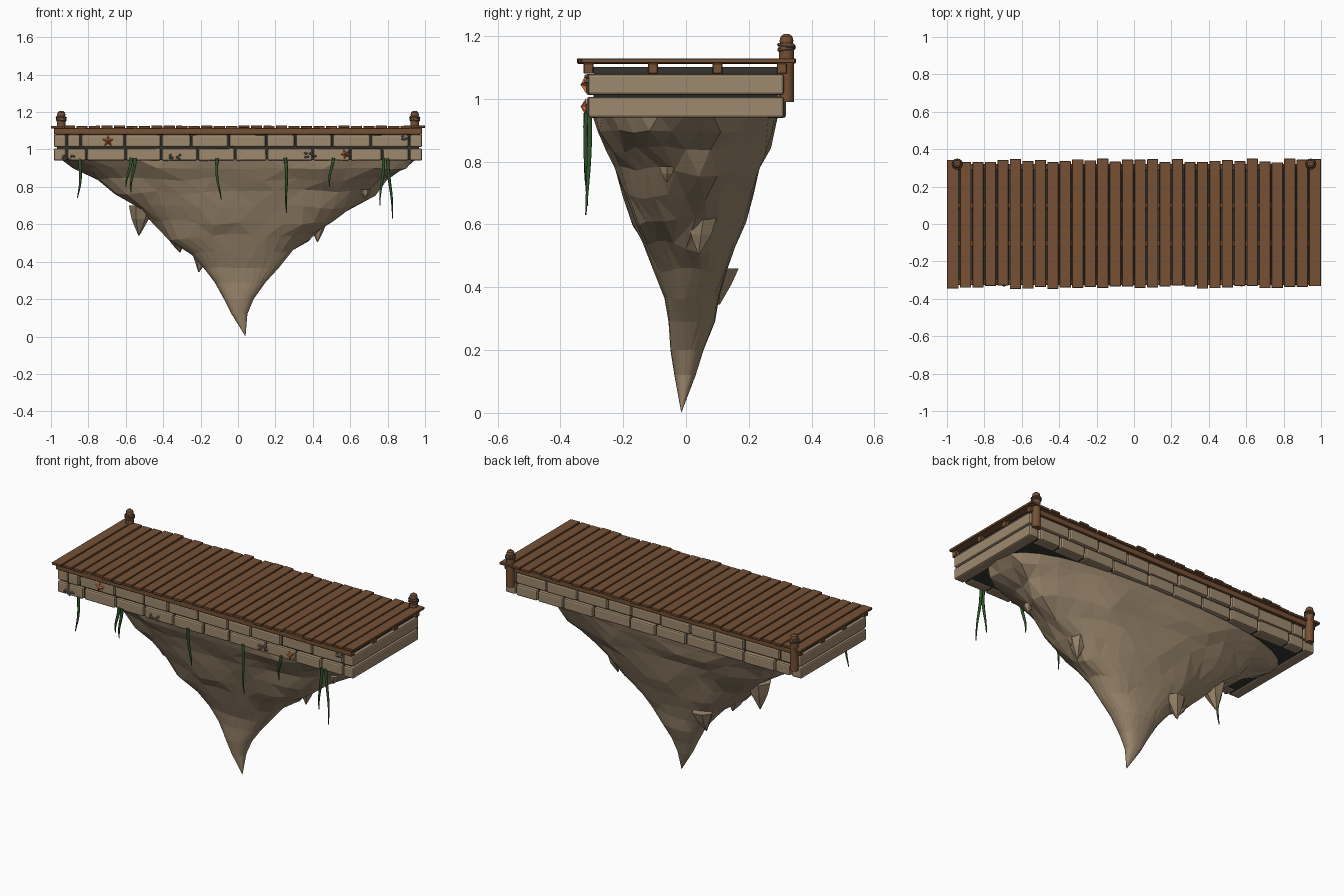
import bpy, bmesh, math, random
from mathutils import Vector, Matrix, noise

if "Cube" in bpy.data.objects:
    bpy.data.objects.remove(bpy.data.objects["Cube"])

random.seed(7)


def mat(name, r, g, b):
    m = bpy.data.materials.new(name)
    m.diffuse_color = (r, g, b, 1)
    m.use_nodes = True
    m.node_tree.nodes["Principled BSDF"].inputs["Base Color"].default_value = m.diffuse_color
    return m


STONE = mat("stone", 0.34, 0.25, 0.155)
ROCK = mat("rock", 0.33, 0.245, 0.155)
WOOD = mat("wood", 0.18, 0.082, 0.036)
ROPE = mat("rope", 0.13, 0.075, 0.04)
VINE = mat("vine", 0.03, 0.09, 0.025)
STAR = mat("coral", 0.65, 0.17, 0.06)
DARK = mat("mortar", 0.035, 0.035, 0.03)
GREY = mat("barnacle", 0.2, 0.18, 0.14)


def finish(name, bm, material):
    bmesh.ops.recalc_face_normals(bm, faces=bm.faces)
    me = bpy.data.meshes.new(name)
    bm.to_mesh(me)
    bm.free()
    ob = bpy.data.objects.new(name, me)
    bpy.context.collection.objects.link(ob)
    me.materials.append(material)
    return ob


def add_box(bm, x0, x1, y0, y1, z0, z1, rot=0):
    m = (Matrix.Translation(((x0 + x1) / 2, (y0 + y1) / 2, (z0 + z1) / 2))
         @ Matrix.Rotation(rot, 4, 'Y') @ Matrix.Diagonal((x1 - x0, y1 - y0, z1 - z0, 1)))
    bmesh.ops.create_cube(bm, size=1, matrix=m)


def bevel(ob, width, segments=1):
    b = ob.modifiers.new("edge", 'BEVEL')
    b.width, b.segments = width, segments


def loft(bm, rings):
    rows = [[bm.verts.new(p) for p in r] for r in rings]
    n = len(rows[0])
    for a, b in zip(rows, rows[1:]):
        for i in range(n):
            bm.faces.new((a[i], a[(i + 1) % n], b[(i + 1) % n], b[i]))
    bm.faces.new(rows[0])
    bm.faces.new(rows[-1])
    return rows


# plank deck
bm = bmesh.new()
N = 30
for i in range(N):
    x0 = -1 + i * 2 / N
    dz = random.uniform(-0.002, 0.002)
    add_box(bm, x0 + (0.003 if i else 0), x0 + 2 / N - (0.004 if i < N - 1 else 0),
            random.uniform(-0.348, -0.328), random.uniform(0.33, 0.35),
            1.113 + dz, 1.127 + dz, random.uniform(-0.02, 0.02))
bevel(finish("deck_planks", bm, WOOD), 0.002)

# joists under the deck
bm = bmesh.new()
for y in (-0.31, -0.105, 0.1, 0.305):
    add_box(bm, -0.985, 0.985, y - 0.016, y + 0.016, 1.08, 1.114)
bevel(finish("deck_joists", bm, WOOD), 0.003)

# dark mortar core
bm = bmesh.new()
add_box(bm, -0.965, 0.965, -0.295, 0.295, 0.943, 1.102)
finish("mortar_core", bm, DARK)

# two stone courses: long end stones plus block runs front and back
top = [-0.915, -0.84, -0.605, -0.41, -0.25, -0.05, 0.15, 0.305, 0.505, 0.71, 0.915]
low = [-0.915, -0.81, -0.6, -0.41, -0.215, -0.015, 0.155, 0.4, 0.6, 0.77, 0.915]
bm = bmesh.new()
for joints, z0, z1 in ((low, 0.94, 1.006), (top, 1.013, 1.079)):
    for s in (-1, 1):
        add_box(bm, *sorted((s * 0.92, s * 0.985)), -0.312, 0.312, z0, z1)
        for a, b in zip(joints, joints[1:]):
            out = 0.314 + random.uniform(-0.004, 0.006)
            add_box(bm, a + 0.004, b - 0.004, *sorted((s * 0.25, s * out)),
                    z0, z1, random.uniform(-0.008, 0.008))
bevel(finish("stone_blocks", bm, STONE), 0.009, 2)

# hanging rock: z, left, right, front, back
PROFILE = [(0.95, -0.95, 0.955, -0.3, 0.295), (0.9, -0.87, 0.9, -0.285, 0.28),
           (0.84, -0.75, 0.80, -0.255, 0.265), (0.77, -0.65, 0.71, -0.225, 0.24),
           (0.69, -0.55, 0.59, -0.2, 0.21), (0.61, -0.45, 0.5, -0.17, 0.185),
           (0.53, -0.36, 0.40, -0.14, 0.16), (0.45, -0.25, 0.3, -0.1, 0.13),
           (0.37, -0.18, 0.215, -0.065, 0.105), (0.29, -0.125, 0.145, -0.054, 0.09),
           (0.2, -0.075, 0.085, -0.05, 0.055), (0.12, -0.035, 0.052, -0.037, 0.032)]
SEG = 30
rings = []
for k, (z, xl, xr, yf, yb) in enumerate(PROFILE):
    ring = []
    for i in range(SEG):
        a = 2 * math.pi * (i + 0.5 * (k % 2)) / SEG
        c, s = math.cos(a), math.sin(a)
        x = math.copysign(abs(c) ** 0.8, c) * (xr if c > 0 else -xl)
        y = math.copysign(abs(s) ** 0.8, s) * (yb if s > 0 else -yf)
        n = noise.noise_vector(Vector((x * 5, y * 7, z * 7)))
        f = 0 if k == 0 else 1
        w = 1 + 0.09 * f * n.x
        ring.append((x * w, y * w, z + 0.035 * f * n.z * min(1, k / 2) * (k < 9)))
    rings.append(ring)
bm = bmesh.new()
rows = loft(bm, rings)
tip = bm.verts.new((0.04, -0.015, 0.0))
bmesh.ops.delete(bm, geom=[f for f in bm.faces if len(f.verts) == SEG and f.verts[0] in rows[-1]],
                 context='FACES_ONLY')
for i in range(SEG):
    bm.faces.new((rows[-1][i], rows[-1][(i + 1) % SEG], tip))
bmesh.ops.triangulate(bm, faces=[f for f in bm.faces if len(f.verts) == 4])
finish("hanging_rock", bm, ROCK)

# small stalactites on the rock flanks: top centre, radius, tip
bm = bmesh.new()
for c, r, t in (((-0.51, 0.03, 0.70), 0.07, (-0.53, 0.05, 0.54)),
                ((-0.19, 0.115, 0.46), 0.058, (-0.21, 0.105, 0.345)),
                ((0.43, 0.055, 0.62), 0.052, (0.425, 0.04, 0.505)),
                ((0.68, -0.06, 0.785), 0.03, (0.68, -0.06, 0.735)),
                ((-0.33, -0.02, 0.53), 0.05, (-0.31, 0.0, 0.45))):
    c, t = Vector(c), Vector(t)
    rings = []
    for f, w in ((0, 1), (0.45, 0.68), (1, 0.05)):
        p = c.lerp(t, f)
        rings.append([p + Vector((math.cos(i * math.pi / 3), math.sin(i * math.pi / 3), 0))
                      * r * w * random.uniform(0.85, 1.1) for i in range(6)])
    loft(bm, rings)
finish("stalactites", bm, ROCK)

# mooring posts at the back corners, with rope coils
POST = [(0.99, 0.024), (1.15, 0.024), (1.172, 0.026), (1.178, 0.021), (1.186, 0.022),
        (1.198, 0.019), (1.206, 0.009)]
for s, side in ((-1, "left"), (1, "right")):
    cx, cy = s * 0.945, 0.32
    bm = bmesh.new()
    loft(bm, [[(cx + r * math.cos(i * math.pi / 6), cy + r * math.sin(i * math.pi / 6), z)
               for i in range(12)] for z, r in POST])
    ob = finish(side + "_post", bm, WOOD)
    bpy.ops.object.select_all(action='DESELECT')
    bpy.context.view_layer.objects.active = ob
    ob.select_set(True)
    bpy.ops.object.shade_smooth_by_angle(angle=math.radians(35))
    for j, z in enumerate((1.159, 1.17)):
        bpy.ops.mesh.primitive_torus_add(location=(cx, cy, z), major_radius=0.024, minor_radius=0.006,
                                         major_segments=16, minor_segments=6,
                                         rotation=(0.12 * (-1) ** j, 0.05, 0))
        bpy.context.object.name = side + "_rope_coil"
        bpy.context.object.data.materials.append(ROPE)

# vines hanging from the front edge: x, bottom z, sideways drift
cu = bpy.data.curves.new("vines", 'CURVE')
cu.dimensions = '3D'
cu.bevel_depth, cu.bevel_resolution, cu.resolution_u = 0.009, 1, 3
for x, zb, d in ((-0.84, 0.74, -0.015), (-0.555, 0.77, -0.015), (-0.575, 0.80, -0.02),
                 (-0.115, 0.73, 0.02), (0.25, 0.66, 0.015), (0.505, 0.80, -0.015),
                 (0.775, 0.70, -0.012), (0.805, 0.63, 0.018)):
    sp = cu.splines.new('POLY')
    sp.points.add(7)
    ph = random.uniform(0, 6)
    for i, p in enumerate(sp.points):
        t = i / 7
        p.co = (x + d * t + 0.006 * math.sin(ph + 5 * t),
                -0.312 - 0.006 * math.sin(ph + 3 * t) - 0.003 * t, 0.955 + (zb - 0.955) * t, 1)
        p.radius = 1 - 0.75 * t * t
cu.use_fill_caps = True
cu.materials.append(VINE)
bpy.context.collection.objects.link(bpy.data.objects.new("vines", cu))

# starfish on the front stones
for x, z, r, rot in ((-0.695, 1.045, 0.032, 0.3), (0.575, 0.975, 0.028, 0.7)):
    bm = bmesh.new()
    rim = []
    for i in range(10):
        a = rot + i * math.pi / 5
        q = r if i % 2 == 0 else r * 0.42
        rim.append(bm.verts.new((x + q * math.cos(a), -0.319, z + q * math.sin(a))))
    peak = bm.verts.new((x, -0.336, z))
    for i in range(10):
        bm.faces.new((rim[i], rim[(i + 1) % 10], peak))
    bm.faces.new(rim)
    finish("starfish", bm, STAR)

# barnacle clusters
bm = bmesh.new()
for x, z in ((-0.91, 0.952), (-0.33, 0.957), (0.39, 0.967), (0.91, 1.06)):
    for _ in range(9):
        m = Matrix.Translation((x + random.uniform(-0.035, 0.035), -0.318, z + random.uniform(-0.009, 0.014)))
        bmesh.ops.create_cone(bm, cap_ends=True, segments=6, radius1=0.007, radius2=0.003, depth=0.012,
                              matrix=m @ Matrix.Rotation(math.pi / 2, 4, 'X'))
finish("barnacles", bm, GREY)
